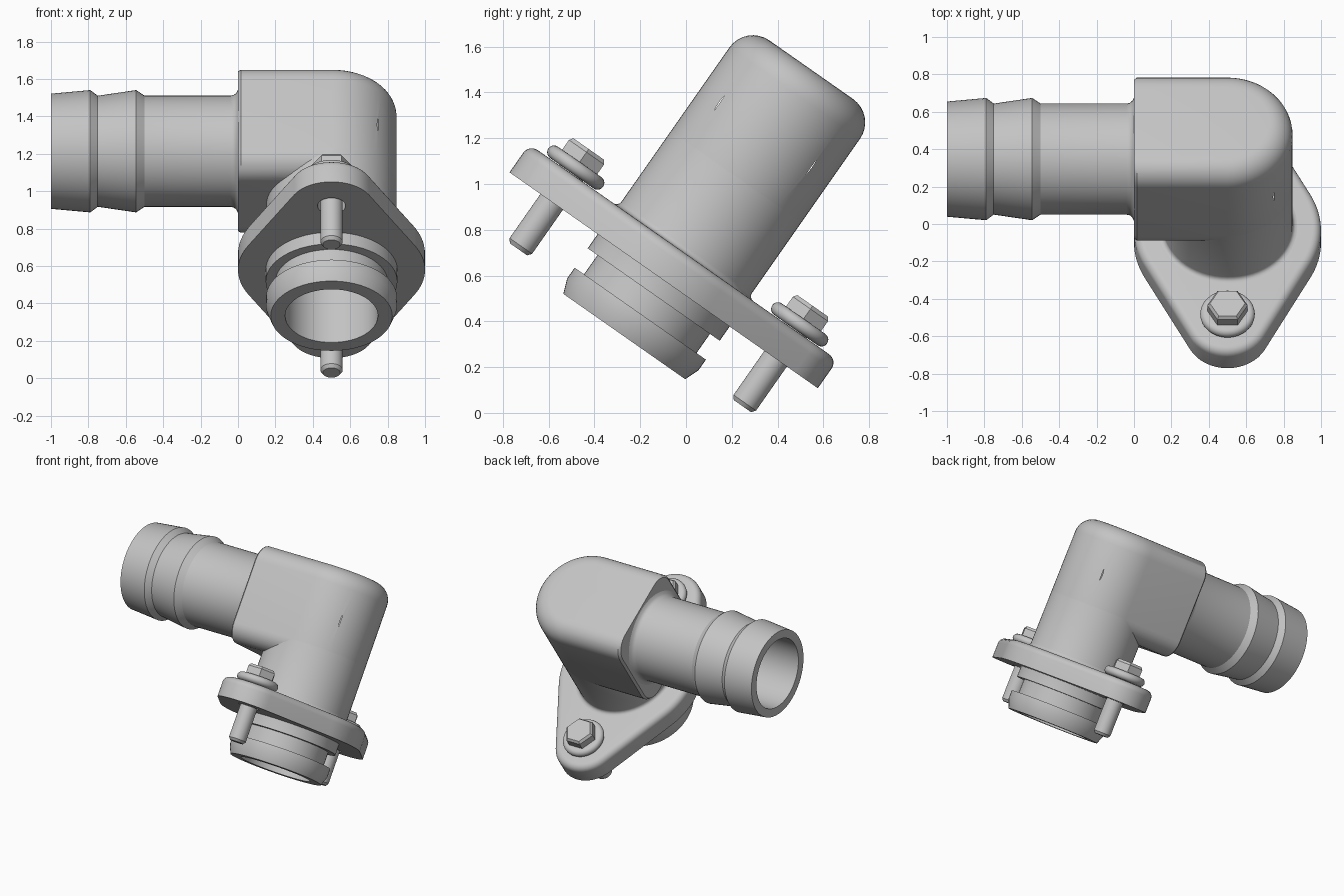
import bpy
import bmesh
from math import pi, sin, cos, acos, radians
from mathutils import Matrix, Vector

old = bpy.data.objects.get("Cube")
if old:
    bpy.data.objects.remove(old, do_unlink=True)

# One plain grey for the whole fitting
grey = bpy.data.materials.new("matte_grey")
grey.use_nodes = True
colour = (0.55, 0.55, 0.55, 1)
grey.diffuse_color = colour
grey.node_tree.nodes["Principled BSDF"].inputs["Base Color"].default_value = colour

# Parts are modelled upright, then the whole fitting is leaned back
LEAN = Matrix.Translation((0, 0.347, 1.214)) @ Matrix.Rotation(radians(-35), 4, 'X')
AXIS = 0.5      # x of the upright pipe
R = 0.348       # outer radius of the elbow
BORE = 0.248
SEG = 64
ROUND = 0.125   # rounding of the elbow block


def loft(name, loops):
    """Closed solid through a list of equal-length point loops."""
    bm = bmesh.new()
    rings = [[bm.verts.new(p) for p in loop] for loop in loops]
    n = len(rings[0])
    for a, b in zip(rings, rings[1:]):
        for i in range(n):
            j = (i + 1) % n
            bm.faces.new((a[i], a[j], b[j], b[i]))
    bm.faces.new(rings[0][::-1])
    bm.faces.new(rings[-1])
    bmesh.ops.recalc_face_normals(bm, faces=bm.faces)
    mesh = bpy.data.meshes.new(name)
    bm.to_mesh(mesh)
    bm.free()
    mesh.materials.append(grey)
    obj = bpy.data.objects.new(name, mesh)
    bpy.context.collection.objects.link(obj)
    return obj


def circle(r, n=SEG):
    return [(r * cos(2 * pi * i / n), r * sin(2 * pi * i / n)) for i in range(n)]


def upright(name, profile, x=AXIS, y=0, n=SEG):
    """Turned part along z from (radius, z) pairs."""
    return loft(name, [[(x + a, y + b, z) for a, b in circle(r, n)] for r, z in profile])


def sideways(name, profile):
    """Turned part along x from (radius, x) pairs."""
    return loft(name, [[(x, a, b) for a, b in circle(r)] for r, x in profile])


def cut(obj, cutters):
    for c in cutters:
        mod = obj.modifiers.new("cut", 'BOOLEAN')
        mod.operation = 'DIFFERENCE'
        mod.solver = 'EXACT'
        mod.object = c
        bpy.context.view_layer.objects.active = obj
        bpy.ops.object.modifier_apply(modifier=mod.name)


def arc(radius, steps=8):
    """(inset, drop) pairs of a quarter round, from side to top."""
    return [(radius * (1 - cos(t)), radius * (1 - sin(t)))
            for t in (pi / 2 * i / steps for i in range(steps + 1))]


# Elbow block: D-shaped outline with rounded top and bottom edges
def d_outline(inset, z):
    w = R - inset
    half = [(AXIS + w * sin(pi * i / 32), -w * cos(pi * i / 32), z) for i in range(33)]
    c = 0.015
    return [(0, -w + c, z), (c, -w, z)] + half + [(c, w, z), (0, w - c, z)]


rounding = arc(ROUND)
block = loft("elbow_block",
             [d_outline(d, -R + h) for d, h in reversed(rounding)]
             + [d_outline(d, R - h) for d, h in rounding])

# Upright pipe with a grooved spigot below the flange
FLANGE_TOP, FLANGE_BASE = -0.625, -0.775
flare = [(R + d, FLANGE_TOP + h) for d, h in reversed(arc(0.025, 4))]
flare.sort(key=lambda p: p[1])
column = upright("upright_pipe", [
    (0.325, -1.075), (0.35, -1.01), (0.35, -0.953), (0.3, -0.953), (0.3, -0.851),
    (0.352, -0.851), (0.352, -0.7)] + flare + [(R, -R + ROUND)])

# Barbed hose tail
hose = sideways("hose_tail", [
    (0.308, -1), (0.327, -0.79), (0.297, -0.75), (0.327, -0.545), (0.297, -0.5),
    (0.297, -0.04), (0.301, -0.022), (0.312, -0.009), (0.33, 0), (0.33, 0.01)])


# Mounting flange: outline hugging a large centre circle and two small tips
BOLT_Y = 0.597
TIP = 0.225


def flange_outline(inset, z):
    tangent = acos((0.5 - TIP) / BOLT_Y)
    sweep = pi / 2 - tangent
    points = []
    for side, y, r, half in ((0, 0, 0.5, sweep), (pi / 2, BOLT_Y, TIP, tangent),
                             (pi, 0, 0.5, sweep), (3 * pi / 2, -BOLT_Y, TIP, tangent)):
        for i in range(17):
            t = side + half * (i / 8 - 1)
            points.append((AXIS + (r - inset) * cos(t), y + (r - inset) * sin(t), z))
    return points


flange = loft("mounting_flange", [flange_outline(0, FLANGE_BASE)]
              + [flange_outline(d, FLANGE_TOP - h) for d, h in arc(0.045, 6)])

# Bores and bolt holes
bores = [upright("bore_cutter", [(BORE, -1.3), (BORE, BORE)]),
         sideways("cross_bore_cutter", [(BORE, -1.2), (BORE, AXIS + BORE)])]
holes = [upright("bolt_hole_cutter", [(0.075, -0.9), (0.075, -0.5)], y=s * BOLT_Y, n=32)
         for s in (-1, 1)]
for part in (block, column, hose):
    cut(part, bores)
cut(flange, bores[:1] + holes)
for c in bores + holes:
    bpy.data.objects.remove(c, do_unlink=True)

parts = [block, column, hose, flange]

# Bolts: shank, round-edged washer and chamfered hex head
for label, s in (("upper", -1), ("lower", 1)):
    y = s * BOLT_Y
    parts.append(upright(label + "_bolt_shank", [
        (0.046, -1.028), (0.06, -1.01), (0.06, -0.58)], y=y, n=32))
    mid, half = -0.592, 0.03
    rim = [(0.116 + half * cos(t), mid + half * sin(t))
           for t in (pi * (i / 10 - 0.5) for i in range(11))]
    parts.append(upright(label + "_washer", rim, y=y, n=48))
    parts.append(upright(label + "_hex_head", [
        (0.108, -0.57), (0.108, -0.51), (0.094, -0.493)], y=y, n=6))

# Lean into place and shade
bpy.ops.object.select_all(action='DESELECT')
for part in parts:
    part.data.transform(LEAN)
    part.select_set(True)
bpy.context.view_layer.objects.active = parts[0]
bpy.ops.object.shade_smooth_by_angle(angle=radians(28))
